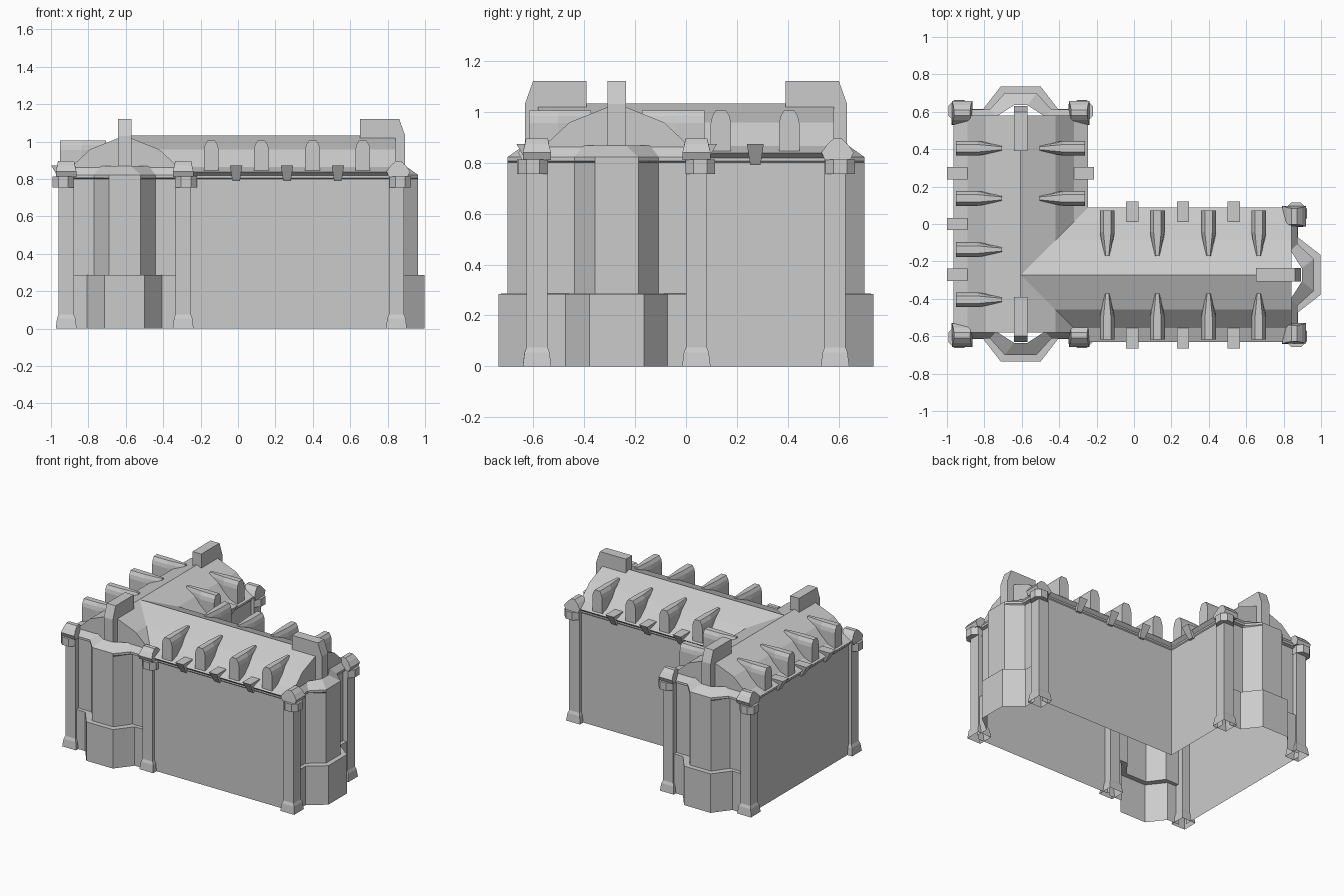
import bpy
import bmesh

if "Cube" in bpy.data.objects:
    bpy.data.objects.remove(bpy.data.objects["Cube"], do_unlink=True)

# Single stone grey
stone = bpy.data.materials.new("stone_grey")
stone.use_nodes = True
GREY = (0.6, 0.6, 0.6, 1)
stone.diffuse_color = GREY
stone.node_tree.nodes["Principled BSDF"].inputs["Base Color"].default_value = GREY


# Wing frames: u runs along the wing, v across it
def long_axis_y(u, v, z):
    return (v - 0.606, u, z)


def long_axis_x(u, v, z):
    return (u + 0.262, v - 0.272, z)


def loft(name, place, rings, solid=True, closed=True):
    """Skin a stack of rings; solid caps both ends, closed joins each ring."""
    bm = bmesh.new()
    rows = [[bm.verts.new(place(*p)) for p in ring] for ring in rings]
    n = len(rows[0])
    for low, high in zip(rows, rows[1:]):
        for i in range(n if closed else n - 1):
            j = (i + 1) % n
            bm.faces.new((low[i], low[j], high[j], high[i]))
    if solid:
        bm.faces.new(rows[0])
        bm.faces.new(rows[-1])
    bmesh.ops.recalc_face_normals(bm, faces=bm.faces)
    mesh = bpy.data.meshes.new(name)
    bm.to_mesh(mesh)
    bm.free()
    mesh.materials.append(stone)
    obj = bpy.data.objects.new(name, mesh)
    bpy.context.collection.objects.link(obj)


def square(cu, cv, h, z):
    return [(cu + a * h, cv + b * h, z) for a, b in ((-1, -1), (1, -1), (1, 1), (-1, 1))]


def pillar(place, su, sv):
    # Hollow shaft with a flared foot
    cu, cv = su * 0.585, sv * 0.3125
    steps = ((0.056, 0), (0.049, 0.055), (0.041, 0.075), (0.041, 0.82))
    loft("corner_pillar", place, [square(cu, cv, h, z) for h, z in steps], solid=False)
    # Octagonal capital, set slightly outward
    a, b = 0.058, 0.026
    octagon = [(a, b), (b, a), (-b, a), (-a, b), (-a, -b), (-b, -a), (b, -a), (a, -b)]
    loft("pillar_capital", place,
         [[(su * 0.605 + p, sv * 0.328 + q, z) for p, q in octagon] for z in (0.755, 0.812)])
    # Hooded cap with slightly sloping ends
    hood = [(-0.05, 0.81, 0), (-0.063, 0.84, 0), (-0.04, 0.872, 0.008), (-0.015, 0.895, 0.012),
            (0.015, 0.895, 0.012), (0.04, 0.872, 0.008), (0.063, 0.84, 0), (0.05, 0.81, 0)]
    loft("pillar_hood", place,
         [[(su * 0.595 + u, sv * (v + k * inset), z) for u, z, inset in hood]
          for v, k in ((0.258, 1), (0.368, -1))])


def end_plan(s, wall, half, front_half, front, z):
    """Plan of an end wall with its three-sided bay."""
    right = [(s * wall, 0.3, z), (s * wall, half, z), (s * front, front_half, z)]
    return [(u, -v, z) for u, v, z in right] + right[::-1]


def gable_end(place, s):
    for sv in (-1, 1):
        pillar(place, s, sv)
    # Plinth, wall, cornice and hipped bay roof in one open shell
    loft("end_wall_and_bay", place, [
        end_plan(s, 0.615, 0.2, 0.107, 0.735, 0),
        end_plan(s, 0.615, 0.2, 0.107, 0.735, 0.285),
        end_plan(s, 0.59, 0.165, 0.085, 0.70, 0.286),
        end_plan(s, 0.59, 0.165, 0.085, 0.70, 0.80),
        end_plan(s, 0.612, 0.165, 0.085, 0.70, 0.806),
        end_plan(s, 0.612, 0.165, 0.085, 0.70, 0.822),
        end_plan(s, 0.575, 0.13, 0.036, 0.635, 0.868),
    ], solid=False, closed=False)
    # Gable above the eaves
    arch = [(v, z) for v, z in SHELL if z > 0.83]
    arch += [(-v, z) for v, z in arch[-2::-1]]
    loft("gable", place, [[(s * u, v, z) for v, z in arch] for u in (0.57, 0.58)])
    # Ridge block that folds down over the gable
    side = [(0.39, 1.0), (0.39, 1.12), (0.60, 1.12), (0.632, 1.03), (0.632, 0.84),
            (0.55, 0.84), (0.55, 1.0)]
    loft("ridge_block", place, [[(s * u, v, z) for u, z in side] for v in (-0.036, 0.036)])


def dormer(place, u, s):
    # Full width at the eaves, tapering into the roof
    half = [(0.04, 0.845), (0.04, 0.955), (0.034, 0.982), (0.02, 1.005)]
    outline = half + [(-a, z) for a, z in reversed(half)]
    loft("dormer", place, [[(u + a * k, s * v, z) for a, z in outline]
                           for v, k in ((0.1, 0.4), (0.23, 1), (0.345, 1))])


def spout(place, u, s):
    # Bracket narrowing downwards and back to the wall
    loft("eaves_spout", place,
         [[(u - w, s * 0.285, z), (u + w, s * 0.285, z), (u + w, s * v, z), (u - w, s * v, z)]
          for w, v, z in ((0.02, 0.345, 0.79), (0.033, 0.393, 0.872))])


# Wall, eaves moulding and roof, from the ground to the ridge
SHELL = [(0.33, 0), (0.33, 0.80), (0.336, 0.806), (0.336, 0.818), (0.36, 0.838),
         (0.285, 0.865), (0.185, 0.958), (0, 1.032)]

# Wing sides: side, start at the ridge, slope of the valley mitre, end
for place, s, start, slope, end in (
        (long_axis_y, -1, -0.58, 0, 0.58),
        (long_axis_y, 1, -0.272, 1, 0.58),
        (long_axis_y, 1, -0.272, -1, -0.58),
        (long_axis_x, -1, -0.868, 1, 0.58),
        (long_axis_x, 1, -0.868, 1, 0.58)):
    loft("wing_side", place, [[(start + slope * v, s * v, z) for v, z in SHELL],
                              [(end, s * v, z) for v, z in SHELL]],
         solid=False, closed=False)

for place, s in ((long_axis_y, -1), (long_axis_y, 1), (long_axis_x, 1)):
    gable_end(place, s)

# Dormers and spouts along each eaves, skipping where the wings join
BAYS = (-0.405, -0.137, 0.137, 0.405)
SPOUTS = (-0.272, 0, 0.272)
for place, s, first in ((long_axis_y, -1, -1), (long_axis_y, 1, 0.1),
                        (long_axis_x, -1, -1), (long_axis_x, 1, -1)):
    for u in BAYS:
        if u > first:
            dormer(place, u, s)
    for u in SPOUTS:
        if u > first:
            spout(place, u, s)
